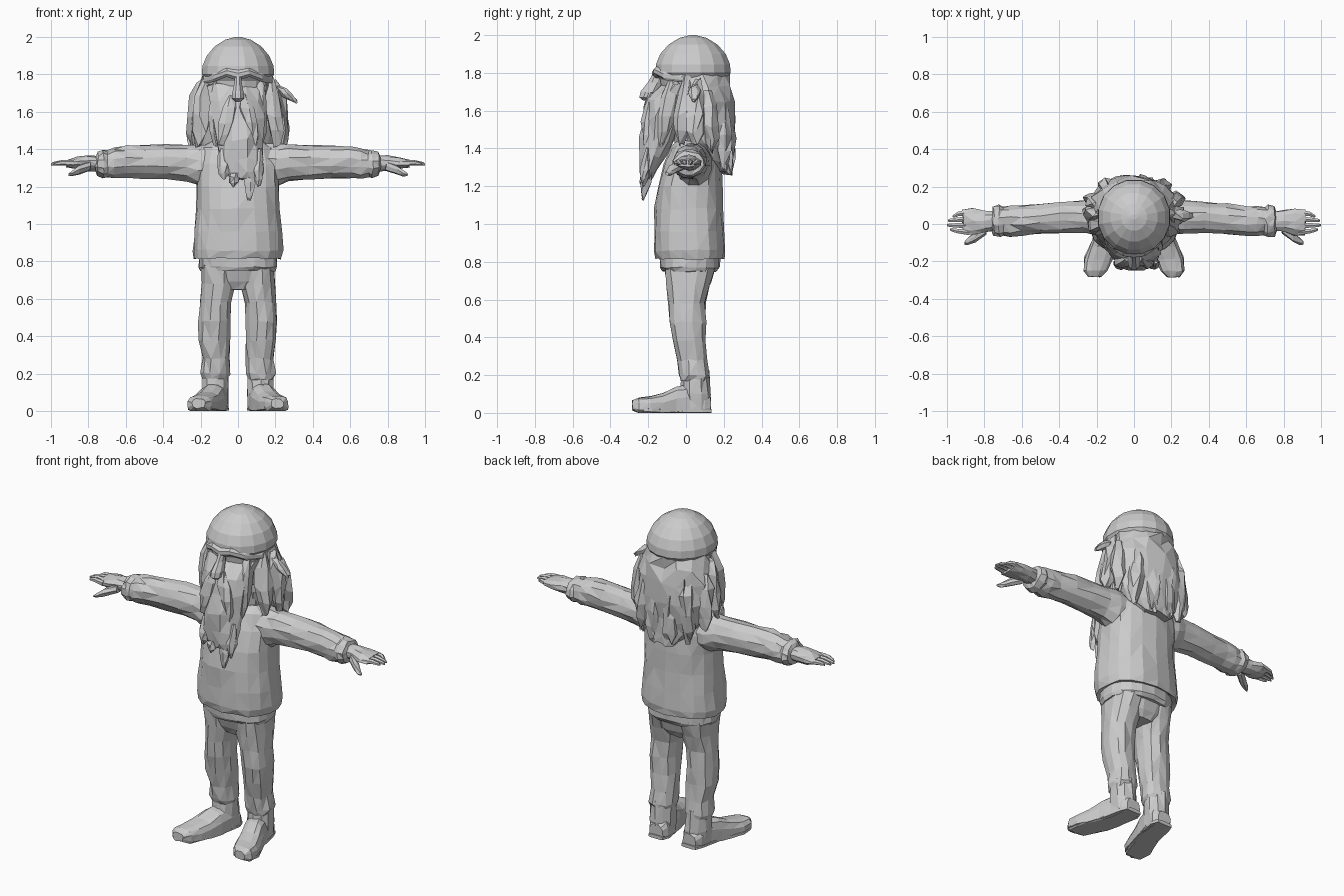
import bpy, bmesh, math, random

random.seed(7)


def loft(name, axis, rings, n=12, jitter=0.0, power=1.0, flip=1):
    """Skin rings (t, a, b, ra, rb) along an axis; flip=-1 mirrors in x."""
    bm = bmesh.new()
    loops = []
    for t, a, b, ra, rb in rings:
        loop = []
        for i in range(n):
            w = 2 * math.pi * (i + 0.5) / n
            c, s = math.cos(w), math.sin(w)
            u = a + ra * math.copysign(abs(c) ** power, c)
            v = b + rb * math.copysign(abs(s) ** power, s)
            p = {"x": (t, u, v), "y": (u, t, v), "z": (u, v, t)}[axis]
            p = [k + random.uniform(-jitter, jitter) for k in p]
            loop.append(bm.verts.new((p[0] * flip, p[1], max(p[2], 0))))
        loops.append(loop)
    for lo, hi in zip(loops, loops[1:]):
        for i in range(n):
            j = (i + 1) % n
            bm.faces.new((lo[i], lo[j], hi[j], hi[i]))
    bm.faces.new(loops[0])
    bm.faces.new(loops[-1])
    if jitter:
        bmesh.ops.triangulate(bm, faces=[f for f in bm.faces if len(f.verts) == 4])
    bmesh.ops.recalc_face_normals(bm, faces=bm.faces)
    me = bpy.data.meshes.new(name)
    bm.to_mesh(me)
    bm.free()
    ob = bpy.data.objects.new(name, me)
    bpy.context.collection.objects.link(ob)
    return ob


def lock(name, top, bottom, r, flip=1, jitter=0.014):
    """A pointed tuft of hair hanging from top to bottom."""
    rings = []
    for f, k in ((0, 0.4), (0.25, 0.9), (0.55, 1.0), (0.8, 0.75), (1, 0.2)):
        x, y, z = (p + (q - p) * f for p, q in zip(top, bottom))
        rings.append((z, x, y, r[0] * k, r[1] * k))
    return loft(name, "z", rings, 7, jitter, flip=flip)


# Sweater with a bulging hem, and the shirt band under it
loft("sweater", "z", [
    (0.825, 0, 0.02, 0.20, 0.165), (0.815, 0, 0.02, 0.235, 0.18),
    (0.86, 0, 0.02, 0.242, 0.188), (0.96, 0, 0.015, 0.235, 0.185),
    (1.08, 0, 0.015, 0.225, 0.18), (1.20, 0, 0.02, 0.22, 0.17),
    (1.32, 0, 0.035, 0.22, 0.15), (1.41, 0, 0.045, 0.20, 0.12),
    (1.44, 0, 0.05, 0.14, 0.09)], 18, 0.005, 0.85)
loft("shirt_band", "z", [
    (0.75, 0, 0.02, 0.20, 0.145), (0.77, 0, 0.02, 0.212, 0.158),
    (0.84, 0, 0.02, 0.208, 0.16)], 18, 0.004, 0.85)
loft("trouser_seat", "z", [
    (0.65, 0, 0.02, 0.10, 0.09), (0.69, 0, 0.02, 0.17, 0.115),
    (0.78, 0, 0.02, 0.197, 0.14)], 16, 0.003, 0.85)
loft("neck", "z", [(1.38, 0, 0.04, 0.12, 0.1), (1.65, 0, 0.04, 0.12, 0.11)], 10)

for side, s in (("left", 1), ("right", -1)):
    # Trouser leg, boot shaft and turned-out shoe
    loft(side + "_leg", "z", [
        (0.17, 0.122, 0.045, 0.07, 0.07), (0.20, 0.122, 0.045, 0.08, 0.08),
        (0.28, 0.118, 0.035, 0.075, 0.08), (0.38, 0.125, 0.02, 0.085, 0.085),
        (0.48, 0.127, 0.01, 0.084, 0.095), (0.58, 0.12, 0.005, 0.085, 0.098),
        (0.68, 0.107, 0.015, 0.093, 0.118), (0.78, 0.1, 0.02, 0.098, 0.138)],
        12, 0.006, 0.9, s)
    loft(side + "_boot_shaft", "z", [
        (0.02, 0.115, 0.055, 0.065, 0.072), (0.10, 0.12, 0.05, 0.07, 0.08),
        (0.22, 0.12, 0.05, 0.068, 0.07)], 10, 0.005, 0.9, s)
    loft(side + "_shoe", "y", [
        (0.13, 0.112, 0.04, 0.045, 0.045), (0.10, 0.113, 0.045, 0.064, 0.07),
        (0.02, 0.122, 0.05, 0.068, 0.10), (-0.05, 0.14, 0.04, 0.072, 0.10),
        (-0.12, 0.165, 0.03, 0.075, 0.075), (-0.19, 0.19, 0.03, 0.078, 0.058),
        (-0.25, 0.205, 0.035, 0.065, 0.048), (-0.283, 0.21, 0.04, 0.035, 0.025)],
        12, 0.003, 0.75, s)
    loft(side + "_shoe_sole", "y", [
        (0.135, 0.112, 0.01, 0.05, 0.012), (0.09, 0.113, 0.01, 0.068, 0.012),
        (-0.05, 0.14, 0.01, 0.07, 0.012), (-0.18, 0.19, 0.013, 0.082, 0.013),
        (-0.25, 0.205, 0.018, 0.065, 0.013)], 8, 0, 0.6, s)

    # Sleeve with a bunched cuff
    loft(side + "_sleeve", "x", [
        (0.10, 0.04, 1.32, 0.10, 0.11), (0.21, 0.04, 1.315, 0.10, 0.115),
        (0.27, 0.038, 1.328, 0.088, 0.10), (0.38, 0.035, 1.332, 0.083, 0.094),
        (0.50, 0.028, 1.332, 0.08, 0.09), (0.60, 0.018, 1.332, 0.08, 0.087),
        (0.66, 0.015, 1.325, 0.082, 0.083), (0.70, 0.015, 1.322, 0.078, 0.072),
        (0.72, 0.014, 1.322, 0.09, 0.078), (0.75, 0.014, 1.322, 0.08, 0.062),
        (0.76, 0.014, 1.322, 0.05, 0.04)], 12, 0.006, 1, s)

    # Hand: palm, thumb and four fingers bending together
    loft(side + "_palm", "x", [
        (0.73, 0.015, 1.325, 0.05, 0.042), (0.80, 0.015, 1.325, 0.06, 0.042),
        (0.86, 0.012, 1.325, 0.075, 0.033), (0.915, 0.01, 1.322, 0.07, 0.02)],
        10, 0.005, 1, s)
    loft(side + "_thumb", "x", [
        (0.79, -0.025, 1.31, 0.03, 0.025), (0.85, -0.07, 1.29, 0.026, 0.025),
        (0.885, -0.09, 1.272, 0.02, 0.018), (0.905, -0.1, 1.265, 0.008, 0.008)],
        7, 0.003, 1, s)
    for i, tip in enumerate((0.985, 1.0, 0.995, 0.97)):
        y = -0.045 + i * 0.036
        loft(f"{side}_finger_{i + 1}", "x", [
            (0.88, y, 1.325, 0.017, 0.017), (0.94, y * 0.85, 1.328, 0.014, 0.014),
            (tip - 0.012, y * 0.7, 1.322, 0.011, 0.01), (tip, y * 0.65, 1.318, 0.005, 0.005)],
            6, 0, 1, s)

# Bald domed head over a narrower face
loft("head", "z", [
    (1.58, 0, 0.03, 0.14, 0.14), (1.70, 0, 0.03, 0.165, 0.16),
    (1.765, 0, 0.035, 0.175, 0.175), (1.80, 0, 0.037, 0.197, 0.203),
    (1.845, 0, 0.037, 0.194, 0.20), (1.90, 0, 0.037, 0.17, 0.177),
    (1.95, 0, 0.037, 0.127, 0.132), (1.985, 0, 0.037, 0.07, 0.074),
    (2.0, 0, 0.037, 0.015, 0.015)], 16)
# Heavy brow ridge that droops at the temples
loft("brow", "x", [
    (x, y, z, 0.028, r) for x, y, z, r in (
        (-0.185, 0.0, 1.77, 0.02), (-0.13, -0.095, 1.785, 0.028),
        (-0.06, -0.145, 1.81, 0.025), (0, -0.153, 1.795, 0.03),
        (0.06, -0.145, 1.81, 0.025), (0.13, -0.095, 1.785, 0.028),
        (0.185, 0.0, 1.77, 0.02))], 8)
loft("nose", "z", [
    (1.655, 0, -0.21, 0.015, 0.02), (1.67, 0, -0.21, 0.034, 0.04),
    (1.70, 0, -0.195, 0.034, 0.05), (1.75, 0, -0.165, 0.022, 0.04),
    (1.80, 0, -0.15, 0.02, 0.025)], 8)

# Long beard: main mass, moustache and ragged end strands
loft("beard", "z", [
    (1.745, 0, -0.045, 0.165, 0.075), (1.66, 0, -0.09, 0.15, 0.11),
    (1.56, 0.005, -0.13, 0.135, 0.10), (1.45, 0.012, -0.155, 0.13, 0.09),
    (1.35, 0.02, -0.18, 0.115, 0.07), (1.28, 0.03, -0.20, 0.095, 0.045),
    (1.24, 0.035, -0.205, 0.06, 0.025)], 12, 0.01)
for s in (1, -1):
    lock("moustache", (0.03, -0.185, 1.69), (0.09, -0.215, 1.42), (0.045, 0.035), s, 0.008)
    lock("cheek_whiskers", (0.115, -0.07, 1.77), (0.12, -0.13, 1.42), (0.04, 0.05), s, 0.01)
for x, top, low, r in ((0.06, 1.33, 1.13, 0.032), (0.11, 1.4, 1.2, 0.032),
                       (-0.02, 1.32, 1.2, 0.03), (-0.075, 1.4, 1.24, 0.035)):
    lock("beard_strand", (x, -0.2, top), (x, -0.228, low), (r, 0.025), 1, 0.007)

# Shaggy hair falling to the shoulders behind the head
loft("back_hair", "z", [
    (1.27, 0.0, 0.19, 0.08, 0.05), (1.33, 0, 0.16, 0.16, 0.09),
    (1.42, 0, 0.13, 0.21, 0.125), (1.53, 0, 0.115, 0.235, 0.145),
    (1.64, 0, 0.105, 0.225, 0.145), (1.73, 0, 0.08, 0.205, 0.155),
    (1.79, 0, 0.05, 0.18, 0.17)], 14, 0.013)
for s in (1, -1):
    for x0, y0, z0, x1, y1, z1 in ((0.17, 0.0, 1.78, 0.21, -0.02, 1.42),
                                   (0.19, 0.06, 1.76, 0.25, 0.05, 1.42),
                                   (0.2, 0.11, 1.7, 0.23, 0.14, 1.38),
                                   (0.13, 0.19, 1.68, 0.16, 0.2, 1.3),
                                   (0.05, 0.2, 1.66, 0.06, 0.23, 1.27)):
        lock("hair_lock", (x0, y0, z0), (x1, y1, z1), (0.052, 0.05), s)
lock("stray_tuft", (0.21, 0.05, 1.74), (0.31, 0.04, 1.65), (0.035, 0.03), 1, 0.008)
